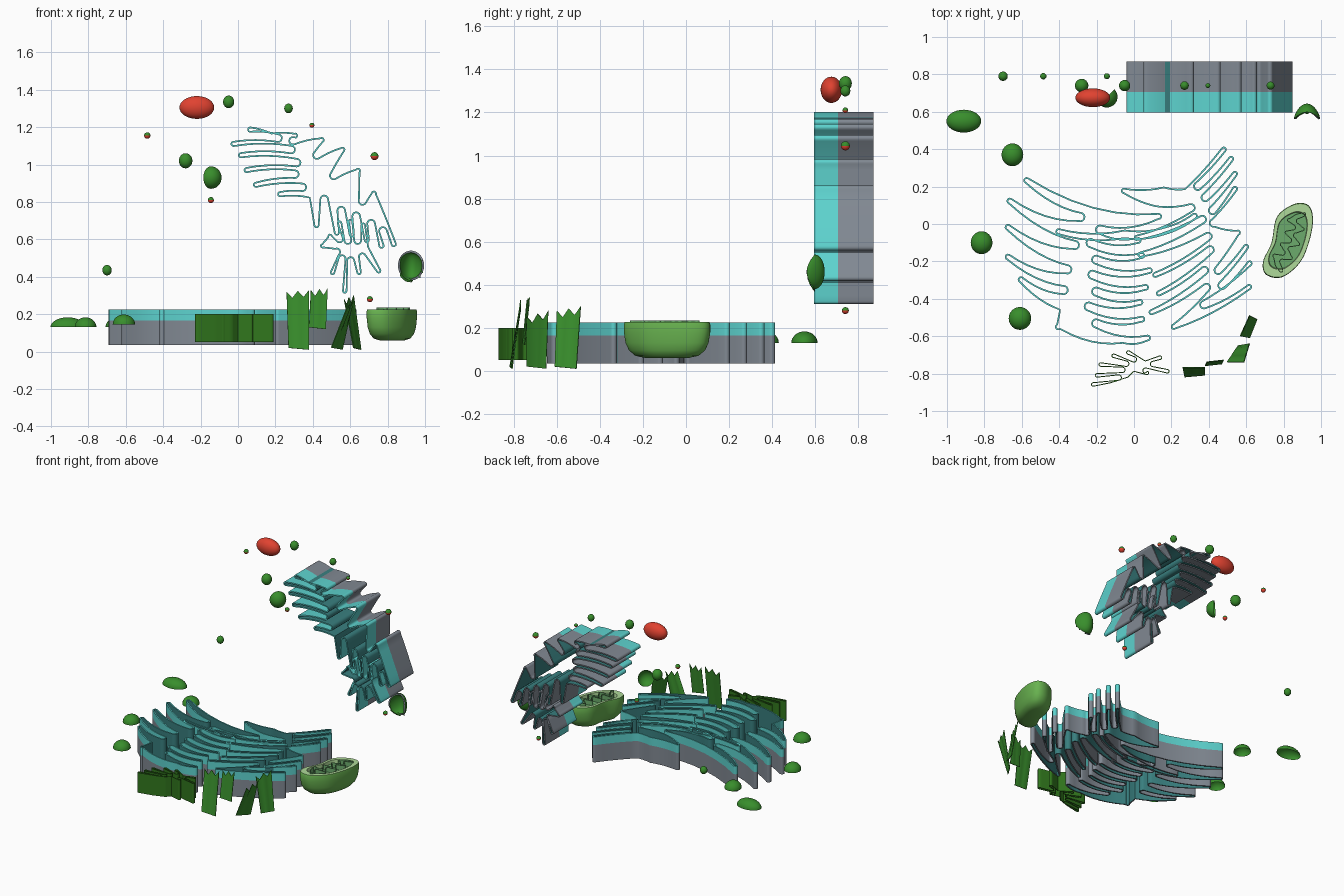
import bpy, bmesh, math
from mathutils import Vector

cube = bpy.data.objects.get("Cube")
if cube:
    bpy.data.objects.remove(cube, do_unlink=True)


def material(name, red, green, blue):
    mat = bpy.data.materials.new(name)
    mat.use_nodes = True
    mat.diffuse_color = (red, green, blue, 1)
    shader = next(n for n in mat.node_tree.nodes if n.type == 'BSDF_PRINCIPLED')
    shader.inputs["Base Color"].default_value = mat.diffuse_color
    return mat


teal = material("teal", .11, .65, .62)
dark_teal = material("dark teal", .04, .21, .21)
grey = material("slate grey", .22, .25, .29)
leaf = material("leaf green", .04, .27, .025)
moss = material("moss green", .03, .18, .012)
red = material("red", .75, .055, .03)
shell_green = material("shell green", .14, .45, .08)
rim_green = material("pale green", .43, .7, .32)
floor_green = material("soft green", .15, .41, .15)


def finish(name, bm, mats, thickness=0, offset=0, rim_offset=0):
    """Make the object; a thickness turns its sheet into a wall with crisp rims."""
    mesh = bpy.data.meshes.new(name)
    bm.to_mesh(mesh)
    bm.free()
    for mat in mats:
        mesh.materials.append(mat)
    obj = bpy.data.objects.new(name, mesh)
    bpy.context.collection.objects.link(obj)
    if thickness:
        mod = obj.modifiers.new("thickness", 'SOLIDIFY')
        mod.thickness, mod.offset = thickness, -1
        mod.material_offset, mod.material_offset_rim = offset, rim_offset
        graph = bpy.context.evaluated_depsgraph_get()
        obj.data = bpy.data.meshes.new_from_object(obj.evaluated_get(graph))
        obj.modifiers.clear()
    obj.data.shade_smooth()
    obj.data.set_sharp_from_angle(angle=math.radians(40))


def folded_outline(turns, radius, sag):
    """Closed path through the turns, with round hairpins and sagging runs."""
    turns = [Vector(t) for t in turns]
    corners = []
    for i, tip in enumerate(turns):
        before, after = turns[i - 1], turns[(i + 1) % len(turns)]
        a, b = (before - tip).normalized(), (after - tip).normalized()
        if a.dot(b) < -.2:
            corners.append([tip])
            continue
        out = -(a + b).normalized()
        side = Vector((-out.y, out.x))
        if side.dot(a - b) < 0:
            side = -side
        corners.append([tip + (side * math.cos(w) + out * (math.sin(w) - 1)) * radius
                        for w in (math.pi * k / 6 for k in range(7))])
    path = []
    for i, arc in enumerate(corners):
        path += arc
        start, end = arc[-1], corners[(i + 1) % len(corners)][0]
        drop = abs(end.x - start.x) * sag
        for t in (k / 6 for k in range(1, 6)):
            path.append(start.lerp(end, t) - Vector((0, drop * 4 * t * (1 - t))))
    return path


def ribbon(name, turns, radius, sag, bands, mats, upright=False, thickness=.009):
    """Thin folded wall; bands are (low, high, material index)."""
    path = folded_outline(turns, radius, sag)
    area = sum(path[i - 1].x * p.y - p.x * path[i - 1].y for i, p in enumerate(path))
    if (area < 0) != upright:
        path.reverse()
    bm = bmesh.new()
    heights = [bands[0][0]] + [band[1] for band in bands]
    rows = [[bm.verts.new((p.x, h, p.y) if upright else (p.x, p.y, h)) for p in path]
            for h in heights]
    for low, high, band in zip(rows, rows[1:], bands):
        for i in range(len(path)):
            face = bm.faces.new((low[i - 1], low[i], high[i], high[i - 1]))
            face.material_index = band[2]
    finish(name, bm, mats, thickness, offset=2)


# Large folded sheets lying on the ground, dark on the inside
ground = [(.035, .165, 0), (.165, .225, 1)]
membrane = [grey, teal, dark_teal, dark_teal]
ribbon("ground_fold_west", [
    (.15, .04), (-.59, .24), (-.27, .03), (-.68, .13), (-.3, -.12), (-.69, -.01),
    (-.34, -.25), (-.69, -.17), (-.36, -.36), (-.62, -.29), (-.4, -.46),
    (-.42, -.56), (-.06, -.64), (.09, -.61), (-.22, -.53), (.06, -.51),
    (-.26, -.44), (.05, -.42), (-.22, -.36), (.08, -.34), (-.24, -.27),
    (.1, -.25), (-.22, -.19), (.06, -.17), (-.25, -.1), (.04, -.09), (-.2, -.03)],
    .018, .09, ground, membrane)
ribbon("ground_fold_east", [
    (-.07, .18), (.16, .2), (.27, .19), (.49, .41), (.33, .19), (.53, .36),
    (.37, .13), (.55, .28), (.41, .06), (.55, .2), (.41, 0), (.57, -.04),
    (.44, -.26), (.61, -.11), (.46, -.34), (.63, -.2), (.36, -.44), (.63, -.33),
    (.2, -.56), (.4, -.33), (.08, -.48), (.39, -.24), (.12, -.38), (.42, -.13),
    (.1, -.28), (.41, -.06), (.02, -.17), (.38, .03), (0, -.08), (.32, .09),
    (.12, .09)],
    .016, .05, ground, membrane)
ribbon("ground_fold_center", [
    (-.42, -.04), (-.05, -.03), (.18, -.01), (.34, .05), (.16, -.06), (-.05, -.08)],
    .018, .06, ground, membrane)

# Standing folded sheets at the back
standing = [(.595, .705, 1), (.705, .87, 0)]
ribbon("standing_fold_upper", [
    (.05, 1.19), (.23, 1.14), (-.04, 1.11), (.3, 1.08), (0, 1.05), (.33, 1.01),
    (.03, .97), (.32, .95), (.08, .89), (.36, .88), (.21, .84), (.38, .82),
    (.42, .66), (.46, .83), (.53, .62), (.55, .77), (.61, .61), (.63, .74),
    (.69, .58), (.71, .7), (.77, .55), (.77, .66), (.84, .56), (.73, .86),
    (.66, .79), (.65, .98), (.5, .93), (.57, 1.09), (.41, 1.04), (.46, 1.14),
    (.28, 1.12), (.32, 1.16), (.18, 1.17)],
    .016, -.04, standing, membrane, upright=True)
ribbon("standing_fold_lower", [
    (.44, .56), (.54, .54), (.5, .41), (.56, .51), (.57, .31), (.6, .5),
    (.65, .41), (.66, .52), (.76, .42), (.7, .56), (.67, .69), (.64, .58),
    (.6, .71), (.59, .58), (.54, .7), (.55, .59), (.49, .63)],
    .014, 0, standing, membrane, upright=True)

# Small green folded sheet at the front
ribbon("front_fold", [
    (-.23, -.86), (-.07, -.82), (-.21, -.81), (-.05, -.78), (-.19, -.75), (-.03, -.75),
    (-.12, -.7), (.01, -.73), (-.04, -.68), (.06, -.73), (.15, -.71), (.09, -.75),
    (.19, -.79), (.05, -.78), (.08, -.8), (0, -.79), (-.03, -.82), (-.12, -.85)],
    .012, 0, [(.05, .2, 0)], [moss], thickness=.005)


def strip(name, foot_a, foot_b, top_a, top_b, count=8):
    """Thin upright strip with a ragged top."""
    bm = bmesh.new()
    pairs = []
    for k in range(count + 1):
        foot = Vector(foot_a).lerp(Vector(foot_b), k / count)
        top = Vector(top_a).lerp(Vector(top_b), k / count)
        top.z -= .035 if k % 4 == 2 else .018 * (k % 2)
        pairs.append((bm.verts.new(foot), bm.verts.new(top)))
    for (a, b), (c, d) in zip(pairs, pairs[1:]):
        bm.faces.new((a, c, d, b))
    finish(name, bm, [leaf], .005)


strip("strip_right", (.27, -.82, .02), (.38, -.81, .01), (.26, -.77, .32), (.38, -.77, .33))
strip("strip_middle", (.38, -.76, .13), (.47, -.75, .12), (.39, -.74, .33), (.48, -.73, .34))
strip("strip_left", (.5, -.74, .02), (.56, -.65, .01), (.59, -.74, .25), (.62, -.64, .28))
strip("strip_far_left", (.62, -.61, .02), (.66, -.51, .01), (.57, -.6, .28), (.62, -.49, .3))


def ball(name, center, radii, mats, keep=None, cup=False):
    """Ball, half ball, two-coloured bead, or cup with a curved rim."""
    bm = bmesh.new()
    bmesh.ops.create_uvsphere(bm, u_segments=32, v_segments=16, radius=1)
    if keep:
        cut = bmesh.ops.bisect_plane(bm, geom=bm.verts[:] + bm.edges[:] + bm.faces[:],
                                     plane_co=(0, 0, 0), plane_no=keep, clear_inner=True)
        if not cup:
            edges = [e for e in cut["geom_cut"] if isinstance(e, bmesh.types.BMEdge)]
            bmesh.ops.holes_fill(bm, edges=edges, sides=0)
    elif len(mats) == 2:
        for face in bm.faces:
            face.material_index = int(face.calc_center_median().z < 0)
    for vert in bm.verts:
        if cup:
            vert.co.y -= .8 * vert.co.x ** 2
        vert.co = Vector(a * b for a, b in zip(vert.co, radii)) + Vector(center)
    finish(name, bm, mats, .011 if cup else 0, rim_offset=1)


ball("red_ball", (-.22, .675, 1.305), (.093, .05, .061), [red])
for i, (x, y, z, r) in enumerate([(-.05, .74, 1.335, .03), (.27, .74, 1.3, .023),
                                  (-.28, .74, 1.02, .036), (-.7, .79, .435, .025)]):
    ball(f"green_ball_{i}", (x, y, z), (r, r, r * 1.12), [leaf])
for i, (x, y, z, r) in enumerate([(-.485, .79, 1.155, .017), (.395, .74, 1.21, .013),
                                  (.73, .74, 1.045, .021), (-.145, .79, .81, .016),
                                  (.705, .74, .28, .016)]):
    ball(f"bead_{i}", (x, y, z), (r, r, r), [leaf, red])
for i, (x, y, z, rx) in enumerate([(-.91, .55, .13, .093), (-.65, .37, .13, .058),
                                   (-.815, -.1, .13, .058), (-.61, -.505, .145, .06)]):
    ball(f"ground_dome_{i}", (x, y, z), (rx, .061, .053), [leaf], keep=(0, 0, 1))
ball("tilted_dome", (-.145, .68, .93), (.057, .057, .06), [leaf], keep=(.7, -.7, 0))
ball("open_cup", (.925, .598, .46), (.07, .046, .08), [leaf, grey], keep=(0, 1, 0), cup=True)

# Bean-shaped half shell with a pale rim and a sunken floor
bean = [Vector(p) for p in [(.86, .108), (.935, .098), (.957, .02), (.935, -.1), (.885, -.21),
                            (.79, -.285), (.705, -.27), (.69, -.2), (.735, -.1), (.765, .04)]]
outline = []
for i in range(len(bean)):
    p, q, r, s = (bean[(i + k) % len(bean)] for k in range(4))
    for t in (0, .2, .4, .6, .8):
        outline.append(q + ((r - p) * t + (p * 2 - q * 5 + r * 4 - s) * t ** 2
                            + (q * 3 - p - r * 3 + s) * t ** 3) / 2)
middle = sum(outline, Vector((0, 0))) / len(outline)
bm = bmesh.new()
rings = []
for scale, z in [(.5, .06), (.73, .07), (.88, .095), (.96, .13), (1, .18), (1, .215),
                 (.98, .226), (.77, .226), (.75, .2)]:
    ring = [middle + (p - middle) * scale for p in outline]
    rings.append([bm.verts.new((p.x, p.y, z)) for p in ring])
for level, (low, high) in enumerate(zip(rings, rings[1:])):
    for i in range(len(outline)):
        face = bm.faces.new((low[i - 1], low[i], high[i], high[i - 1]))
        face.material_index = int(level > 5)
bm.faces.new(rings[-1]).material_index = 2
bm.faces.new(rings[0])
bmesh.ops.recalc_face_normals(bm, faces=bm.faces[:])
finish("bean_shell", bm, [shell_green, rim_green, floor_green])

# Wavy inner fold standing on the bean floor
head, bend, tail = Vector((.87, .055)), Vector((.87, -.1)), Vector((.755, -.225))
sides = ([], [])
for i in range(9):
    t = i / 8
    spine = head.lerp(bend, t).lerp(bend.lerp(tail, t), t)
    along = (bend - head).lerp(tail - bend, t).normalized()
    for sign, side in zip((1, -1), sides):
        reach = .05 if (i % 2 == 0) == (sign > 0) else .002
        side.append(spine + Vector((-along.y, along.x)) * sign * reach)
ribbon("bean_inner_fold", sides[0] + sides[1][::-1], .012, 0, [(.2, .235, 0)],
       [floor_green], thickness=.005)
